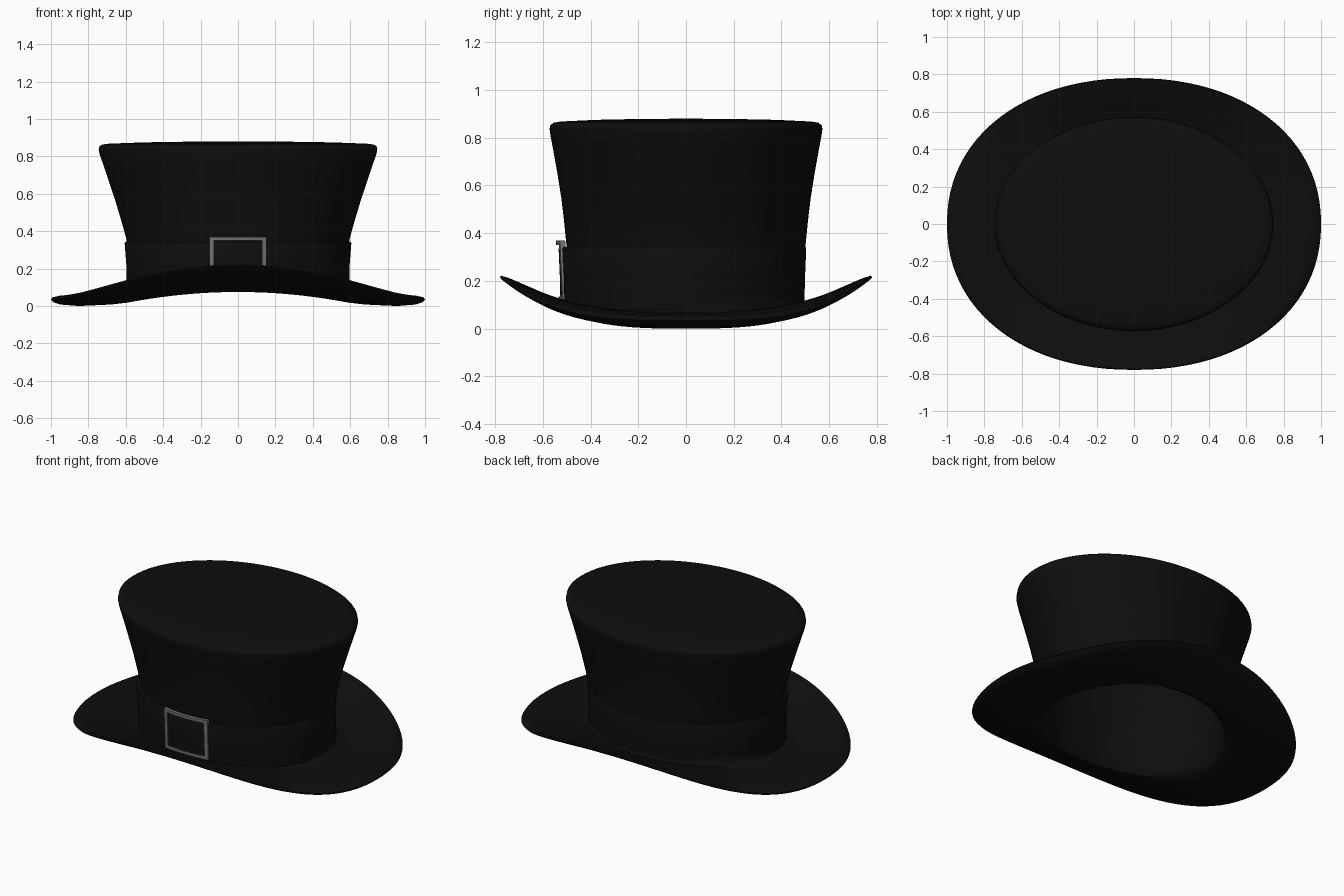
import bpy, bmesh, math

if "Cube" in bpy.data.objects:
    bpy.data.objects.remove(bpy.data.objects["Cube"])

N = 96


def material(name, c):
    m = bpy.data.materials.new(name)
    m.diffuse_color = (c, c, c, 1)
    m.use_nodes = True
    m.node_tree.nodes["Principled BSDF"].inputs["Base Color"].default_value = m.diffuse_color
    return m


felt = material("black felt", 0.0042)
metal = material("grey metal", 0.17)


def finish(name, bm, mat, angle):
    bmesh.ops.recalc_face_normals(bm, faces=bm.faces)
    me = bpy.data.meshes.new(name)
    bm.to_mesh(me)
    bm.free()
    me.materials.append(mat)
    ob = bpy.data.objects.new(name, me)
    bpy.context.collection.objects.link(ob)
    bpy.ops.object.select_all(action='DESELECT')
    ob.select_set(True)
    bpy.context.view_layer.objects.active = ob
    bpy.ops.object.shade_smooth_by_angle(angle=math.radians(angle))
    return ob


def ring(bm, a, b, z_side, z_front, p, n, y0):
    """Oval ring whose height rises from the sides to the front and back."""
    vs = []
    for i in range(N):
        t = 2 * math.pi * i / N
        c, s = math.cos(t), math.sin(t)
        x = a * math.copysign(abs(c) ** (2 / n), c)
        y = b * math.copysign(abs(s) ** (2 / n), s)
        z = z_side + (z_front - z_side) * (abs(y) / b) ** p
        vs.append(bm.verts.new((x, y + y0, z)))
    return vs


def loft(name, rows, y0=0.0, closed=False):
    bm = bmesh.new()
    rings = [ring(bm, *r, y0) for r in rows]
    pairs = list(zip(rings, rings[1:]))
    if closed:
        pairs.append((rings[-1], rings[0]))
    else:
        bm.faces.new(rings[0])
        bm.faces.new(rings[-1])
    for r, q in pairs:
        for i in range(N):
            j = (i + 1) % N
            bm.faces.new((r[i], r[j], q[j], q[i]))
    return finish(name, bm, felt, 50)


def level(a, b, z):
    return (a, b, z, z, 2, 2)


# Hat shell: lining, brim underside, brim edge, brim top, crown, lid
lining = [level(.02, .015, .845), level(.40, .30, .845), level(.69, .52, .835),
          level(.71, .54, .81), level(.65, .515, .64), level(.595, .49, .48),
          level(.565, .47, .30), (.555, .46, .12, .16, 2, 2),
          (.562, .468, .05, .10, 2, 2), (.59, .49, .018, .075, 2, 2)]
brim = [(.68, .56, .008, .10, 2.4, 2.03), (.85, .67, 0, .148, 3, 2.1),
        (.95, .74, .008, .185, 3.3, 2.14), (.985, .769, .02, .203, 3.4, 2.15),
        (1, .78, .035, .214, 3.4, 2.15), (.992, .775, .046, .222, 3.4, 2.15),
        (.95, .742, .056, .212, 3.3, 2.14), (.80, .64, .065, .168, 2.8, 2.08),
        (.68, .55, .068, .125, 2.3, 2.03), (.61, .505, .07, .106, 2, 2)]
crown = [(.595, .495, .085, .12, 2, 2), level(.588, .493, .20),
         level(.588, .496, .28), level(.597, .502, .36), level(.622, .511, .45),
         level(.652, .523, .55), level(.685, .539, .65), level(.715, .555, .74),
         level(.739, .568, .81), level(.745, .572, .835), level(.742, .569, .852),
         level(.727, .555, .863), level(.69, .525, .868), level(.50, .38, .875),
         level(.25, .19, .879), level(.02, .015, .88)]
loft("hat_shell", lining + brim + crown)

# Hat band around the crown base
loft("hat_band", [(.57, .475, .06, .09, 2, 2), (.597, .511, .06, .09, 2, 2),
                  level(.597, .514, .22), level(.606, .519, .335),
                  level(.602, .515, .343), level(.575, .48, .343)],
     y0=-.015, closed=True)


# Buckle frame, bent to follow the band
def bar(bm, x0, x1, z0, z1, steps=10):
    sections = []
    for i in range(steps + 1):
        x = x0 + (x1 - x0) * i / steps
        sec = []
        for z, off in ((z0, .01), (z1, .01), (z1, -.012), (z0, -.012)):
            b = .508 + .05 * (z - .12)
            y = -.015 - b * math.sqrt(1 - (x / .6) ** 2) - off
            sec.append(bm.verts.new((x, y, z)))
        sections.append(sec)
    for s, q in zip(sections, sections[1:]):
        for k in range(4):
            m = (k + 1) % 4
            bm.faces.new((s[k], s[m], q[m], q[k]))
    bm.faces.new(sections[0])
    bm.faces.new(sections[-1])


bm = bmesh.new()
for z in (.115, .35):
    bar(bm, -.152, .152, z, z + .02)
for x in (-.152, .129):
    bar(bm, x, x + .023, .135, .35, 2)
finish("buckle", bm, metal, 30)
